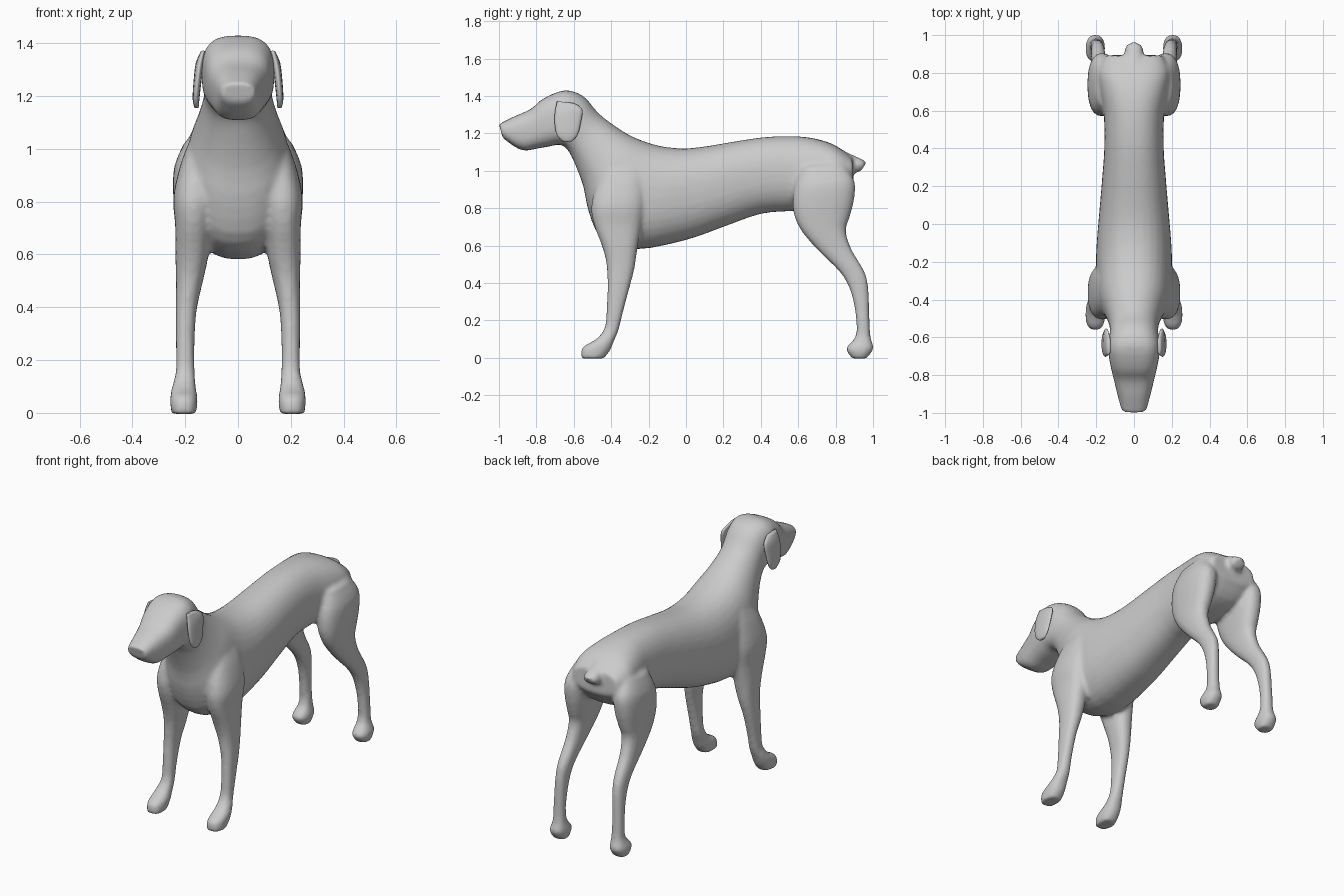
import bpy, bmesh, math
from mathutils import Vector


def spline(rows, steps):
    """Catmull-Rom interpolation of the ring parameters."""
    out = []
    for i in range(len(rows) - 1):
        p0, p1 = rows[max(i - 1, 0)], rows[i]
        p2, p3 = rows[i + 1], rows[min(i + 2, len(rows) - 1)]
        for k in range(steps):
            t = k / steps
            out.append([0.5 * (2 * b + (c - a) * t + (2 * a - 5 * b + 4 * c - d) * t * t
                               + (3 * b - a - 3 * c + d) * t ** 3)
                        for a, b, c, d in zip(p0, p1, p2, p3)])
    return out + [list(rows[-1])]


def loft(bm, rows, side=1, n=24, steps=3):
    """Skin through rings: (y, z) of one edge, (y, z) of the other, centre x, half width, squareness."""
    rings = []
    for y0, z0, y1, z1, cx, hw, power in spline(rows, steps):
        mid = Vector((side * cx, (y0 + y1) / 2, (z0 + z1) / 2))
        half = Vector((0, (y0 - y1) / 2, (z0 - z1) / 2))
        ring = []
        for k in range(n):
            a = 2 * math.pi * k / n
            c = math.copysign(abs(math.cos(a)) ** (2 / power), math.cos(a))
            s = math.copysign(abs(math.sin(a)) ** (2 / power), math.sin(a))
            ring.append(bm.verts.new(mid + half * c + Vector((hw * s, 0, 0))))
        rings.append(ring)
    faces = [bm.faces.new((p[k], p[(k + 1) % n], q[(k + 1) % n], q[k]))
             for p, q in zip(rings, rings[1:]) for k in range(n)]
    faces += [bm.faces.new(rings[0]), bm.faces.new(rings[-1])]
    bmesh.ops.recalc_face_normals(bm, faces=faces)


def finish(name, bm):
    mesh = bpy.data.meshes.new(name)
    bm.to_mesh(mesh)
    bm.free()
    ob = bpy.data.objects.new(name, mesh)
    bpy.context.collection.objects.link(ob)
    for p in mesh.polygons:
        p.use_smooth = True
    return ob


# head, neck and trunk, nose to rump (top edge, bottom edge, half width, squareness)
trunk = [
    (-1.00, 1.25, -0.98, 1.175, 0.065, 2.6),
    (-0.92, 1.29, -0.88, 1.11, 0.088, 2.8),
    (-0.83, 1.33, -0.79, 1.12, 0.11, 2.8),
    (-0.765, 1.385, -0.73, 1.13, 0.125, 2.9),
    (-0.65, 1.43, -0.675, 1.14, 0.138, 2.9),
    (-0.55, 1.40, -0.635, 1.115, 0.13, 2.5),
    (-0.47, 1.31, -0.60, 1.05, 0.13, 2.2),
    (-0.38, 1.24, -0.55, 0.92, 0.155, 2.2),
    (-0.28, 1.18, -0.52, 0.78, 0.187, 2.3),
    (-0.15, 1.135, -0.45, 0.64, 0.20, 2.3),
    (-0.02, 1.12, -0.27, 0.58, 0.20, 2.3),
    (0.10, 1.13, 0.00, 0.63, 0.185, 2.3),
    (0.25, 1.155, 0.20, 0.70, 0.17, 2.3),
    (0.42, 1.18, 0.40, 0.77, 0.157, 2.3),
    (0.58, 1.185, 0.57, 0.785, 0.16, 2.3),
    (0.70, 1.17, 0.70, 0.80, 0.18, 2.4),
    (0.80, 1.135, 0.82, 0.84, 0.19, 2.5),
    (0.89, 1.07, 0.895, 0.93, 0.15, 2.6),
]

# legs, top to paw (front edge, back edge, centre x, half width)
front_leg = [
    (-0.40, 1.08, -0.25, 1.08, 0.13, 0.03),
    (-0.47, 0.95, -0.22, 0.97, 0.145, 0.067),
    (-0.505, 0.82, -0.22, 0.82, 0.165, 0.08),
    (-0.495, 0.72, -0.24, 0.70, 0.17, 0.068),
    (-0.45, 0.60, -0.26, 0.58, 0.175, 0.062),
    (-0.425, 0.50, -0.275, 0.48, 0.185, 0.05),
    (-0.42, 0.38, -0.30, 0.38, 0.197, 0.039),
    (-0.425, 0.25, -0.335, 0.25, 0.20, 0.035),
    (-0.435, 0.16, -0.36, 0.15, 0.20, 0.036),
    (-0.48, 0.10, -0.385, 0.09, 0.205, 0.046),
    (-0.555, 0.055, -0.405, 0.04, 0.205, 0.052),
    (-0.56, -0.004, -0.44, -0.004, 0.205, 0.047),
]
hind_leg = [
    (0.62, 1.02, 0.84, 1.04, 0.15, 0.05),
    (0.58, 0.92, 0.90, 0.95, 0.165, 0.076),
    (0.57, 0.82, 0.90, 0.85, 0.17, 0.076),
    (0.585, 0.74, 0.875, 0.75, 0.175, 0.065),
    (0.63, 0.66, 0.855, 0.68, 0.18, 0.055),
    (0.72, 0.56, 0.885, 0.58, 0.185, 0.045),
    (0.83, 0.45, 0.955, 0.46, 0.19, 0.038),
    (0.885, 0.34, 0.975, 0.37, 0.195, 0.034),
    (0.91, 0.20, 0.982, 0.20, 0.20, 0.033),
    (0.905, 0.11, 0.987, 0.11, 0.20, 0.037),
    (0.855, 0.05, 1.003, 0.05, 0.205, 0.052),
    (0.89, -0.004, 0.965, -0.004, 0.205, 0.042),
]

# docked tail
tail = [
    (0.82, 1.12, 0.84, 1.02, 0, 0.06),
    (0.90, 1.08, 0.88, 1.02, 0, 0.045),
    (0.94, 1.063, 0.91, 0.993, 0, 0.05),
    (0.965, 1.045, 0.935, 0.998, 0, 0.035),
]

# one body skin: parts overlap, then are fused and relaxed
bm = bmesh.new()
loft(bm, [(a, b, c, d, 0, w, p) for a, b, c, d, w, p in trunk], n=32)
loft(bm, [r + (2.2,) for r in tail])
for side in (1, -1):
    loft(bm, [r + (2.4,) for r in front_leg], side)
    loft(bm, [r + (2.4,) for r in hind_leg], side)
body = finish("dog_body", bm)
fuse = body.modifiers.new("fuse", 'REMESH')
fuse.mode = 'VOXEL'
fuse.voxel_size = 0.012
fuse.use_smooth_shade = True
relax = body.modifiers.new("relax", 'SMOOTH')
relax.factor = 0.5
relax.iterations = 6

# hanging ears
ear = [
    (-0.69, 1.372, -0.60, 1.362, 0.132, 0.010),
    (-0.70, 1.32, -0.555, 1.33, 0.145, 0.015),
    (-0.703, 1.26, -0.562, 1.26, 0.153, 0.015),
    (-0.69, 1.19, -0.58, 1.19, 0.159, 0.013),
    (-0.655, 1.155, -0.61, 1.157, 0.157, 0.008),
]
for side, name in ((1, "left_ear"), (-1, "right_ear")):
    bm = bmesh.new()
    loft(bm, [r + (2.2,) for r in ear], side, n=16)
    finish(name, bm)
